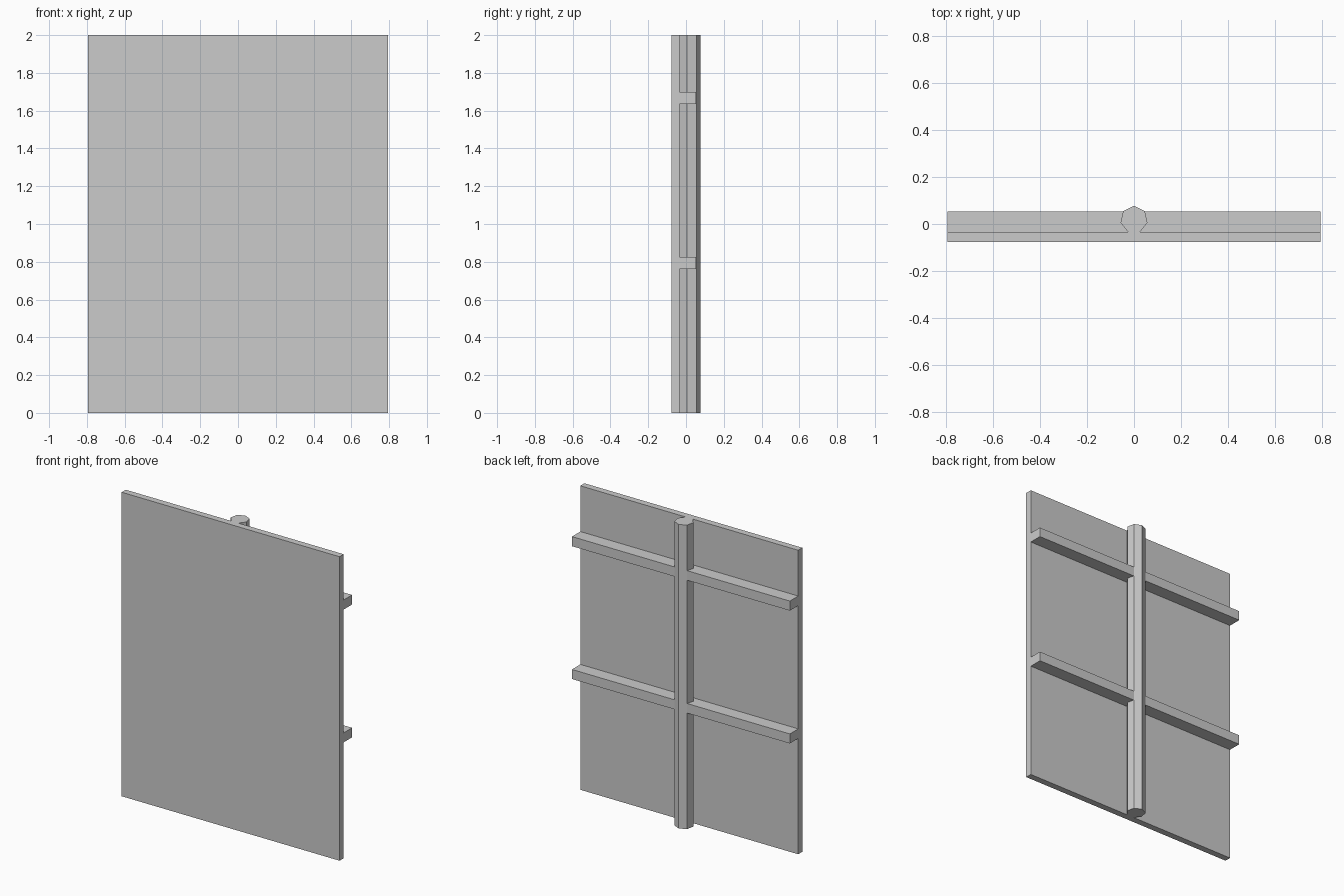
import bpy
from math import pi

if "Cube" in bpy.data.objects:
    bpy.data.objects.remove(bpy.data.objects["Cube"])

HALF_W, HEIGHT = 0.793, 2.0
FRONT, SEAM, RAIL_BACK = -0.077, -0.034, 0.053


def box(name, y0, y1, z0, z1):
    """Full-width box spanning the given depth and height."""
    bpy.ops.mesh.primitive_cube_add(size=1, location=(0, (y0 + y1) / 2, (z0 + z1) / 2))
    ob = bpy.context.object
    ob.name = name
    ob.scale = (2 * HALF_W, y1 - y0, z1 - z0)
    bpy.ops.object.transform_apply(location=False, rotation=False, scale=True)
    return ob


# Flat sign panel
box("panel", FRONT, SEAM, 0, HEIGHT)

# Two horizontal rails bracing the back of the panel
for name, z in (("lower_rail", 0.762), ("upper_rail", 1.636)):
    box(name, SEAM, RAIL_BACK, z, z + 0.063)

# Seven-sided post, one corner facing back and one flat against the panel
RADIUS = 0.0585
bpy.ops.mesh.primitive_cylinder_add(vertices=7, radius=RADIUS, depth=HEIGHT,
                                    location=(0, 0.077 - RADIUS, HEIGHT / 2))
post = bpy.context.object
post.name = "post"
# Turn the mesh so that its farthest corner points to +y
corner = max(post.data.vertices, key=lambda v: v.co.y).co
if abs(corner.x) > 1e-4:
    post.rotation_euler.z = pi / 2
